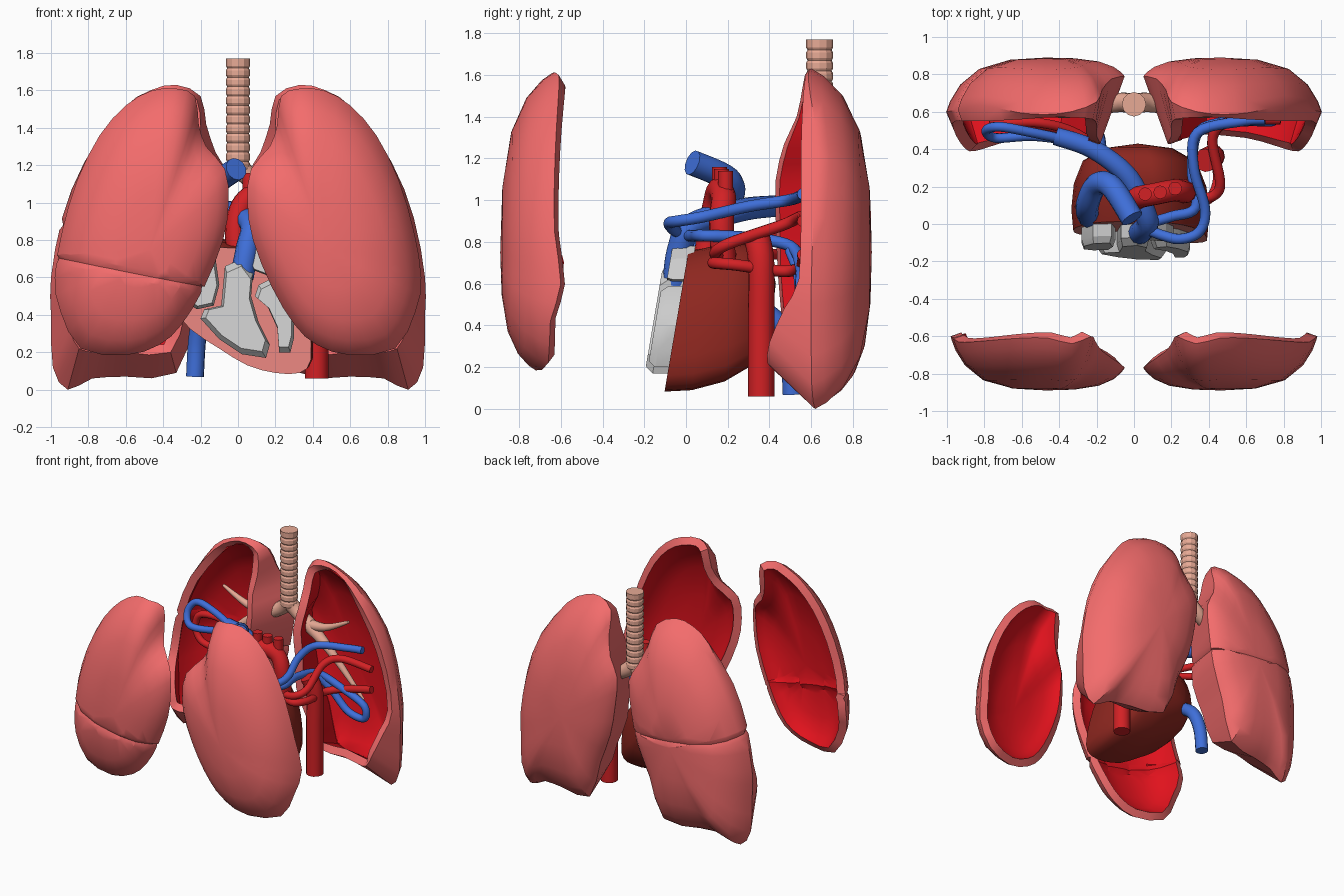
import bpy, bmesh, math
from mathutils import Vector as V

if "Cube" in bpy.data.objects:
    bpy.data.objects.remove(bpy.data.objects["Cube"])


def mat(name, r, g, b):
    m = bpy.data.materials.new(name)
    m.diffuse_color = (r, g, b, 1)
    m.use_nodes = True
    m.node_tree.nodes["Principled BSDF"].inputs["Base Color"].default_value = m.diffuse_color
    return m


LUNG = mat("lung_outside", 0.9, 0.15, 0.15)
INNER = mat("lung_inside", 0.75, 0.006, 0.012)
RED = mat("artery_red", 0.65, 0.015, 0.018)
BLUE = mat("vein_blue", 0.05, 0.16, 0.7)
HEART = mat("heart_muscle", 0.27, 0.02, 0.014)
CUT = mat("heart_cut_face", 0.75, 0.22, 0.2)
AIR = mat("airway", 0.8, 0.4, 0.3)


def catmull(pts, n, closed):
    pts = [V(p) for p in pts]
    m = len(pts)
    get = (lambda i: pts[i % m]) if closed else (lambda i: pts[max(0, min(m - 1, i))])
    out = []
    for i in range(m if closed else m - 1):
        a, b, c, d = (get(i + k) for k in (-1, 0, 1, 2))
        for k in range(n):
            t = k / n
            out.append(0.5 * (2 * b + (c - a) * t + (2 * a - 5 * b + 4 * c - d) * t ** 2
                              + (3 * b - a - 3 * c + d) * t ** 3))
    return out if closed else out + [pts[-1]]


def finish(ob, angle=38):
    bpy.ops.object.select_all(action='DESELECT')
    ob.select_set(True)
    bpy.context.view_layer.objects.active = ob
    bpy.ops.object.convert(target='MESH')
    bpy.ops.object.shade_smooth_by_angle(angle=math.radians(angle))


def loft(name, rings, apex, mats, cap=None, wall=0, grooves=(), angle=38):
    """Skin closed rings up to an apex point; cap gives the first ring's material slot."""
    bm = bmesh.new()
    rows = [[bm.verts.new(p) for p in r] for r in rings]
    tip = bm.verts.new(apex)
    n = len(rows[0])
    for a, b in zip(rows, rows[1:]):
        for i in range(n):
            bm.faces.new((a[i], a[(i + 1) % n], b[(i + 1) % n], b[i]))
    for i in range(n):
        bm.faces.new((rows[-1][i], rows[-1][(i + 1) % n], tip))
    if cap is not None:
        bm.faces.new(rows[0][::-1]).material_index = cap
    bm.normal_update()
    base = sum(rings[0], V()) / n
    if tip.normal.dot(V(apex) - base) < 0:
        bmesh.ops.reverse_faces(bm, faces=bm.faces[:])
    # fissures: cut three parallel lines and sink the middle one
    for co, no in grooves:
        no = V(no).normalized()
        for off in (-0.03, 0.03, 0):
            res = bmesh.ops.bisect_plane(bm, geom=bm.verts[:] + bm.edges[:] + bm.faces[:],
                                         plane_co=V(co) + no * off, plane_no=no)
        bm.normal_update()
        cut = [v for v in res['geom_cut'] if isinstance(v, bmesh.types.BMVert)]
        for v, d in [(v, v.normal.copy()) for v in cut]:
            v.co -= d * 0.014
    me = bpy.data.meshes.new(name)
    bm.to_mesh(me)
    bm.free()
    for m in mats:
        me.materials.append(m)
    ob = bpy.data.objects.new(name, me)
    bpy.context.collection.objects.link(ob)
    if wall:
        s = ob.modifiers.new("wall", 'SOLIDIFY')
        s.thickness, s.offset, s.material_offset = wall, -1, 1
    finish(ob, angle)


def tube(name, pts, r, m, r_end=None):
    cu = bpy.data.curves.new(name, 'CURVE')
    cu.dimensions, cu.bevel_depth, cu.bevel_resolution, cu.use_fill_caps = '3D', r, 4, True
    path = catmull(pts, 6, False)
    sp = cu.splines.new('POLY')
    sp.points.add(len(path) - 1)
    for i, (q, p) in enumerate(zip(sp.points, path)):
        q.co = (*p, 1)
        q.radius = 1 + ((r_end / r if r_end else 1) - 1) * i / (len(path) - 1)
    cu.materials.append(m)
    ob = bpy.data.objects.new(name, cu)
    bpy.context.collection.objects.link(ob)
    finish(ob)


def shrink(p, c, s, y_to, t, lift=0):
    return V((c[0] + (p.x - c[0]) * s, p.y + (y_to - p.y) * t, c[1] + (p.z - c[1]) * s + lift * t))


# Rear lung shells: widest outline (x, z) and open front rim (x, z, y)
BACK = [(.33, 1.63, .33, 1.60, .57), (.20, 1.57, .22, 1.55, .56), (.17, 1.42, .20, 1.40, .53),
        (.12, 1.27, .20, 1.27, .47), (.05, 1.13, .18, 1.10, .43), (.07, .90, .20, .90, .43),
        (.12, .65, .20, .65, .44), (.22, .40, .28, .42, .46), (.33, .09, .36, .20, .48),
        (.60, .07, .60, .20, .46), (.78, .06, .75, .20, .42), (.91, .0, .85, .22, .39),
        (.99, .12, .90, .32, .40), (1.0, .40, .95, .48, .47), (1.0, .60, .97, .62, .54),
        (.94, .92, .92, .92, .55), (.82, 1.22, .80, 1.22, .55), (.62, 1.50, .60, 1.48, .56),
        (.47, 1.60, .46, 1.58, .57)]
# Front lung covers: outline (x, z) and rim depth y
FRONT = [(.33, 1.61, -.64), (.23, 1.57, -.60), (.21, 1.42, -.62), (.17, 1.30, -.68),
         (.07, 1.18, -.75), (.05, 1.0, -.77), (.08, .80, -.76), (.18, .55, -.74),
         (.30, .35, -.72), (.42, .24, -.72), (.60, .185, -.72), (.84, .22, -.66),
         (.95, .42, -.65), (.98, .60, -.60), (.94, .85, -.63), (.86, 1.12, -.63),
         (.74, 1.36, -.62), (.60, 1.52, -.61), (.46, 1.60, -.61)]
C = (.47, .75)
DOME = ((.96, .2), (.86, .5), (.67, .79), (.36, .96))
for side, sx in (("left", 1), ("right", -1)):
    def flip(ring):
        return [V((p.x * sx, p.y, p.z)) for p in ring]
    rim = catmull([(a, y, b) for _, _, a, b, y in BACK], 2, True)
    wide = catmull([(x, .80 - .2 * x - .4 * max(0, z - 1.3), z) for x, z, *_ in BACK], 2, True)
    rings = [rim, wide] + [[shrink(p, C, s, .89, t) for p in wide] for s, t in DOME]
    loft(side + "_lung_back", [flip(r) for r in rings], (C[0] * sx, .89, C[1]),
         [LUNG, INNER], wall=.06, grooves=[((-.6, .8, .82), (.1, .15, 1))] if sx < 0 else [])
    rim = catmull([(x, y, z) for x, z, y in FRONT], 2, True)
    rings = [rim] + [[shrink(p, C, s, -.89, t) for p in rim] for s, t in DOME]
    loft(side + "_lung_front", [flip(r) for r in rings], (C[0] * sx, -.89, C[1]),
         [LUNG, INNER], wall=.06,
         grooves=[((-.6, -.8, .63), (.2, 0, 1))] if sx < 0 else [])

# Heart: rear half with a flat slanted cut face
slant = lambda z: -.1 + (z - .1) * .17
HO = [(.05, .75), (-.1, .76), (-.22, .72), (-.31, .58), (-.32, .42), (-.25, .32), (-.1, .22),
      (.05, .13), (.2, .09), (.33, .09), (.39, .16), (.38, .35), (.34, .52), (.26, .66), (.15, .74)]
rim = catmull([(x, slant(z), z) for x, z in HO], 2, True)
rings = [rim] + [[shrink(p, (.02, .52), s, .42, t, .08) for p in rim]
                 for s, t in ((1.03, .25), (.99, .55), (.85, .82), (.5, .97))]
loft("heart_body", rings, (.02, .43, .6), [HEART, CUT], cap=1, angle=50)


# Grey chambers standing proud of the cut face
def chamber(name, outline, depth, n=1):
    cx = sum(p[0] for p in outline) / len(outline)
    cz = sum(p[1] for p in outline) / len(outline)

    def ring(s, d):
        return catmull([(cx + (x - cx) * s, slant(cz + (z - cz) * s) - d, cz + (z - cz) * s)
                        for x, z in outline], n, True)
    loft(name, [ring(1, -.03), ring(1, depth * .65), ring(.86, depth)],
         (cx, slant(cz) - depth, cz), [], cap=0, angle=25)


chamber("right_ventricle", [(-.07, .66), (.02, .70), (.08, .62), (.07, .5), (.11, .36), (.17, .24),
                            (.15, .17), (.02, .19), (-.1, .27), (-.2, .38), (-.18, .43), (-.09, .45)], .11)
chamber("left_ventricle", [(.11, .56), (.17, .59), (.24, .52), (.30, .4), (.30, .28), (.28, .2),
                           (.22, .2), (.21, .33), (.16, .44), (.09, .5)], .1)
chamber("right_atrium", [(-.12, .70), (-.22, .68), (-.28, .58), (-.28, .47), (-.22, .43),
                         (-.13, .45), (-.1, .56)], .1)
chamber("left_atrium", [(.1, .78), (.17, .72), (.21, .62), (.16, .61), (.08, .64), (.05, .7)], .08)

# Aorta: arch with three branches, and the descending part behind the heart
tube("aorta_arch", [(.03, .08, .6), (-.01, .11, .82), (.02, .14, .98), (.11, .16, 1.05),
                    (.22, .18, 1.01), (.27, .17, .9), (.27, .18, .7)], .06, RED)
tube("aorta_descending", [(.38, .34, .82), (.42, .36, .7), (.42, .36, .4), (.42, .36, .06)], .063, RED)
for i, (x, y) in enumerate(((.06, .16), (.14, .17), (.22, .19))):
    tube(f"arch_branch_{i + 1}", [(x, y, 1.0), (x, y, 1.16 - .01 * i)], .036, RED)

# Great veins and pulmonary trunk
tube("upper_great_vein", [(-.24, .04, .62), (-.25, .10, .85), (-.2, .21, 1.0), (-.12, .2, 1.1),
                          (-.01, .03, 1.18)], .062, BLUE)
tube("lower_great_vein", [(-.19, .33, .5), (-.2, .45, .4), (-.22, .5, .25), (-.23, .51, .07)], .048, BLUE)
tube("pulmonary_trunk", [(.02, -.05, .6), (.05, -.03, .76), (.07, .03, .88), (-.03, .25, .95),
                         (-.22, .4, .97), (-.42, .47, .97)], .064, BLUE, .05)

# Lung vessels, with loops at their far ends
tube("right_lung_artery", [(-.36, .45, .97), (-.55, .49, 1.03), (-.72, .52, 1.05), (-.79, .5, .97),
                           (-.74, .46, .88), (-.55, .47, .89), (-.36, .45, .95)], .026, BLUE)
tube("left_lung_artery_upper", [(.05, -.02, .84), (.15, -.06, .86), (.25, -.08, .89), (.35, -.04, .9),
                                (.38, .08, .92), (.32, .3, .97), (.34, .49, 1.0), (.58, .55, 1.02),
                                (.7, .56, 1.03)], .028, BLUE)
tube("left_lung_artery_lower", [(.06, .0, .83), (.2, .04, .83), (.33, .09, .83), (.31, .3, .82),
                                (.35, .5, .78), (.55, .55, .68), (.72, .55, .6), (.72, .55, .5),
                                (.58, .55, .52), (.45, .54, .65), (.36, .5, .76)], .028, BLUE)
tube("right_lung_vein", [(-.08, .32, .78), (-.3, .48, .86), (-.5, .54, .95), (-.7, .54, .95),
                         (-.75, .54, .84), (-.68, .53, .74), (-.5, .53, .72), (-.3, .47, .74),
                         (-.08, .32, .74)], .026, RED)
tube("left_lung_vein_upper", [(.2, .22, .73), (.36, .14, .74), (.46, .2, .79), (.42, .46, .88),
                              (.52, .55, .92), (.78, .56, .9)], .028, RED)
tube("left_lung_vein_lower", [(.2, .24, .7), (.38, .13, .7), (.45, .24, .69), (.42, .46, .66),
                              (.52, .55, .68), (.78, .56, .74)], .028, RED)

# Windpipe: ringed column
rings = []
for k in range(12):
    for dz, r in ((0, .058), (.012, .065), (.037, .065)):
        rings.append([V((r * math.cos(a * math.pi / 6), .64 + r * math.sin(a * math.pi / 6),
                         1.17 + .05 * k + dz)) for a in range(12)])
rings.append([V((p.x, p.y, 1.77)) for p in rings[-1]])
loft("windpipe", rings, (0, .64, 1.77), [AIR], cap=0, angle=25)

# Bronchi: main forks and tapered branches
for side, sx in (("left", 1), ("right", -1)):
    tube(side + "_bronchus", [(0, .64, 1.2), (.07 * sx, .65, 1.13), (.22 * sx, .63, 1.05)], .055, AIR, .05)
    tube(side + "_bronchus_lower", [(.18 * sx, .63, 1.07), (.4 * sx, .6, .92), (.68 * sx, .6, .62)], .055, AIR, .01)
    tube(side + "_bronchus_upper", [(.18 * sx, .63, 1.07), (.35 * sx, .61, 1.1), (.55 * sx, .6, 1.2)], .045, AIR, .01)
